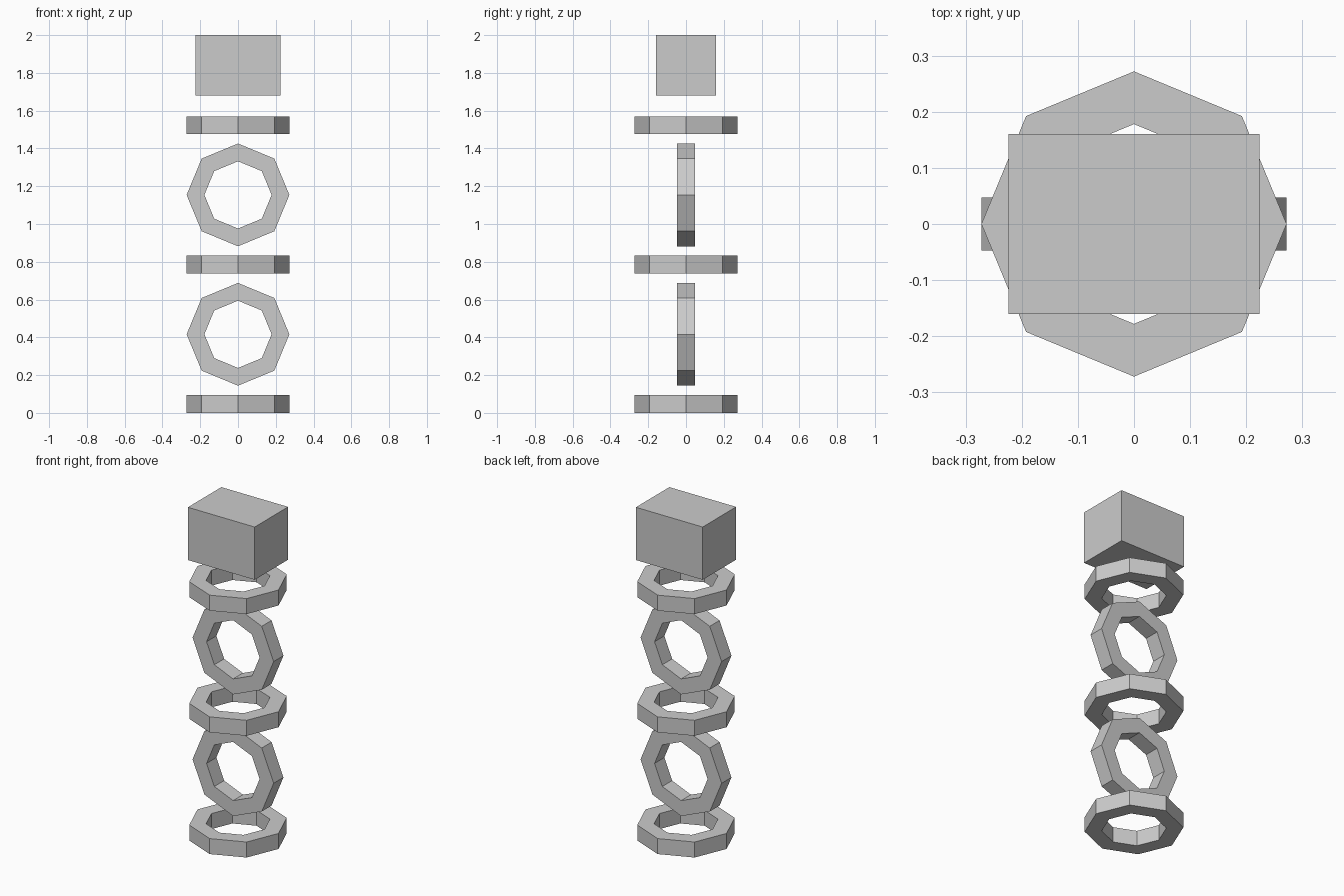
import bpy, bmesh
from math import cos, sin, pi

if "Cube" in bpy.data.objects:
    bpy.data.objects.remove(bpy.data.objects["Cube"])

OUTER, INNER, HALF = 0.272, 0.178, 0.047
SIDES = 8


def link(name, z, upright=False):
    """Octagonal ring with a square section, lying flat or upright."""
    bm = bmesh.new()
    section = [(OUTER, -HALF), (OUTER, HALF), (INNER, HALF), (INNER, -HALF)]
    rings = []
    for i in range(SIDES):
        a = 2 * pi * i / SIDES
        rings.append([bm.verts.new((r * cos(a), r * sin(a), h)) for r, h in section])
    for i in range(SIDES):
        p, q = rings[i], rings[(i + 1) % SIDES]
        for j in range(4):
            k = (j + 1) % 4
            bm.faces.new((p[j], q[j], q[k], p[k]))
    bmesh.ops.recalc_face_normals(bm, faces=bm.faces)
    mesh = bpy.data.meshes.new(name)
    bm.to_mesh(mesh)
    bm.free()
    ob = bpy.data.objects.new(name, mesh)
    ob.location.z = z
    if upright:
        ob.rotation_euler.x = pi / 2
    bpy.context.collection.objects.link(ob)


# Chain links, alternating flat and upright
for n in range(5):
    link(f"chain_link_{n + 1}", HALF + 0.369 * n, upright=n % 2 == 1)

# Mounting block at the top
bpy.ops.mesh.primitive_cube_add(size=1, location=(0, 0, 1.84))
block = bpy.context.object
block.name = "top_block"
block.scale = (0.448, 0.32, 0.32)
